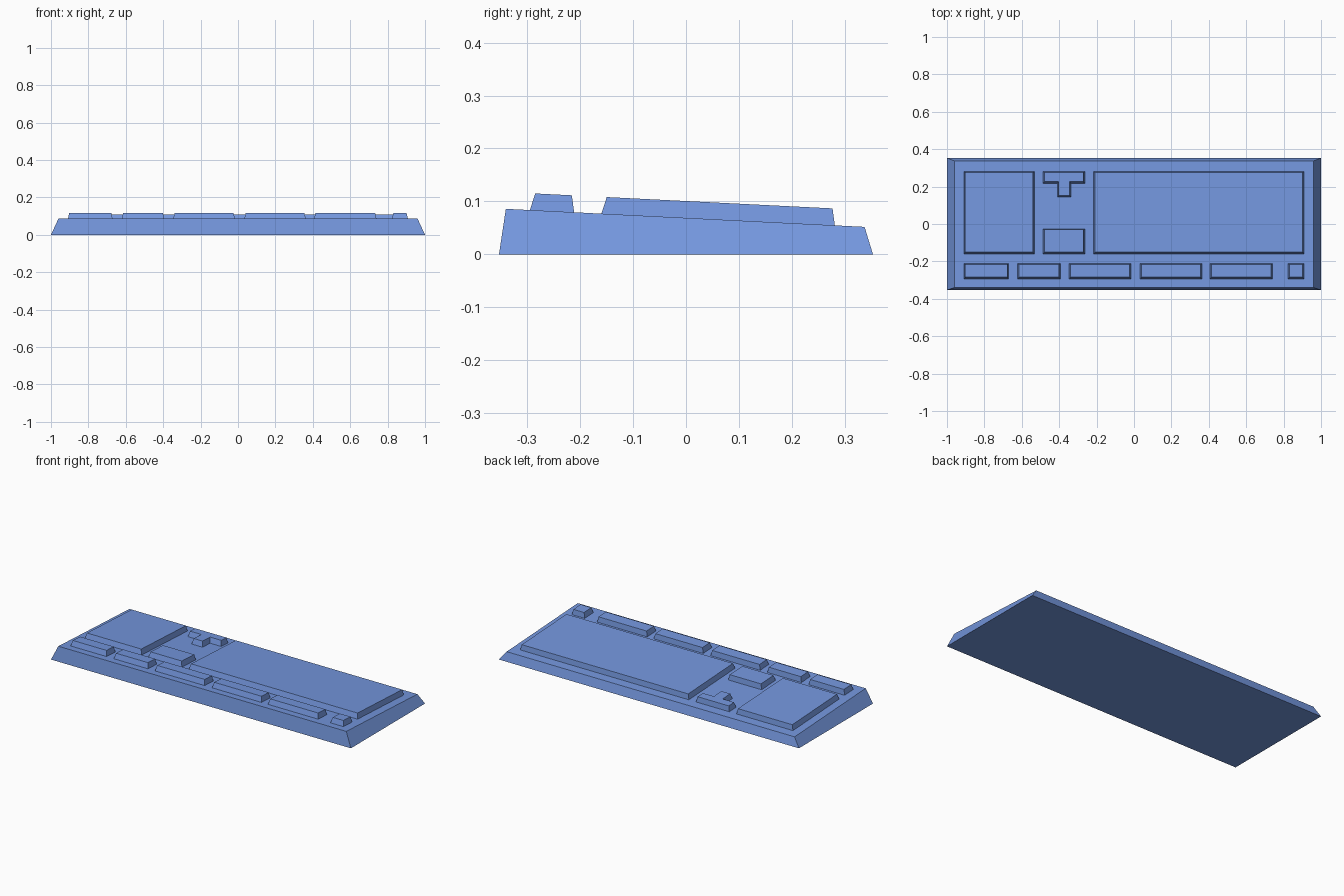
import bpy, bmesh
from mathutils import Vector

if "Cube" in bpy.data.objects:
    bpy.data.objects.remove(bpy.data.objects["Cube"])

blue = bpy.data.materials.new("keyboard blue")
blue.diffuse_color = (0.175, 0.31, 0.73, 1)
blue.use_nodes = True
blue.node_tree.nodes["Principled BSDF"].inputs["Base Color"].default_value = blue.diffuse_color


def deck(y):
    """Height of the sloping top deck."""
    return 0.069 - 0.0502 * y


def prism(name, lower, upper):
    """Closed solid between two matching rings of points."""
    bm = bmesh.new()
    a = [bm.verts.new(p) for p in lower]
    b = [bm.verts.new(p) for p in upper]
    n = len(a)
    bm.faces.new(a[::-1])
    bm.faces.new(b)
    for i in range(n):
        j = (i + 1) % n
        bm.faces.new((a[i], a[j], b[j], b[i]))
    bmesh.ops.recalc_face_normals(bm, faces=bm.faces)
    me = bpy.data.meshes.new(name)
    bm.to_mesh(me)
    bm.free()
    me.materials.append(blue)
    ob = bpy.data.objects.new(name, me)
    bpy.context.collection.objects.link(ob)
    return ob


def rect(x0, x1, y0, y1):
    return [(x0, y0), (x1, y0), (x1, y1), (x0, y1)]


def inset(ring, d):
    """Move every edge of a counter-clockwise right-angled outline inwards."""
    out = []
    for i, p in enumerate(ring):
        p = Vector(p)
        e1 = (p - Vector(ring[i - 1])).normalized()
        e2 = (Vector(ring[(i + 1) % len(ring)]) - p).normalized()
        out.append(p + d * Vector((-e1.y - e2.y, e1.x + e2.x)))
    return out


def key_block(name, ring, height=0.0318, taper=0.0075, lean=0.003):
    """Tapered block standing square to the sloping deck."""
    lower = [(x, y, deck(y) - 0.001) for x, y in ring]
    upper = [(x, y + lean, deck(y + lean) + height) for x, y in inset(ring, taper)]
    return prism(name, lower, upper)


# wedge-shaped case with bevelled sides
prism("case",
      [(x, y, 0) for x, y in rect(-1, 1, -0.353, 0.353)],
      [(x, y, deck(y)) for x, y in rect(-0.96, 0.96, -0.34, 0.337)])

# row of function keys along the high edge
for i, (x0, x1) in enumerate([(-0.91, -0.67), (-0.622, -0.394), (-0.347, -0.016),
                              (0.033, 0.363), (0.406, 0.741), (0.823, 0.909)]):
    key_block(f"function_keys_{i + 1}", rect(x0, x1, -0.295, -0.211))

# large key fields and the small navigation cluster
key_block("number_pad", rect(-0.91, -0.533, -0.16, 0.281))
key_block("main_keys", rect(-0.216, 0.909, -0.16, 0.281))
key_block("navigation_keys", rect(-0.486, -0.263, -0.16, -0.026))

# T-shaped arrow key cluster
key_block("arrow_keys", [(-0.41, 0.143), (-0.337, 0.143), (-0.337, 0.216), (-0.263, 0.216),
                         (-0.263, 0.281), (-0.486, 0.281), (-0.486, 0.216), (-0.41, 0.216)])
